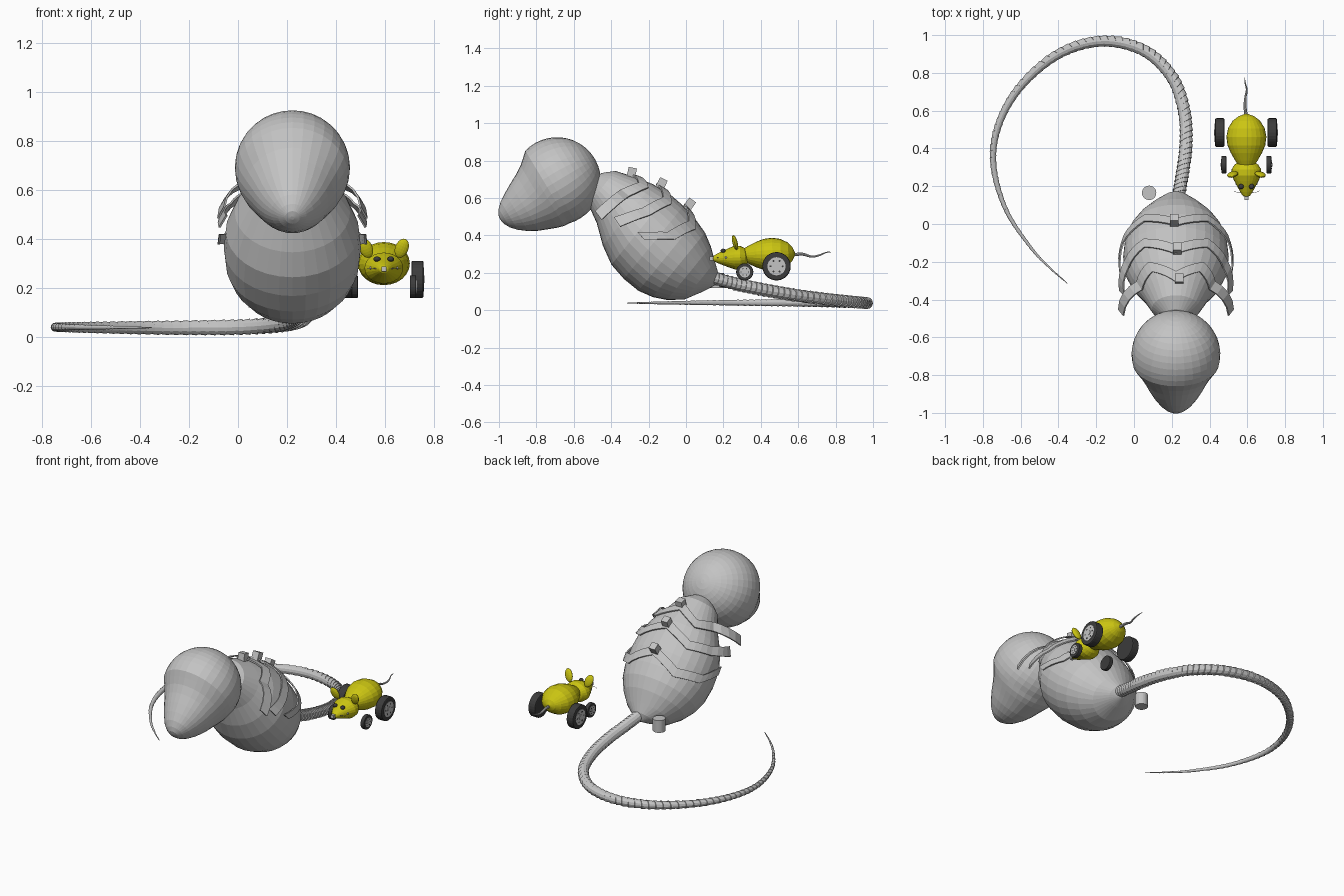
import bpy, bmesh, math
from mathutils import Vector, Matrix

if "Cube" in bpy.data.objects:
    bpy.data.objects.remove(bpy.data.objects["Cube"])

def mat(name, col):
    m = bpy.data.materials.new(name)
    m.diffuse_color = (*col, 1)
    m.use_nodes = True
    m.node_tree.nodes["Principled BSDF"].inputs["Base Color"].default_value = m.diffuse_color
    return m

GREY = mat("grey", (0.55, 0.55, 0.55))
YELLOW = mat("yellow", (0.60, 0.56, 0.006))
DARK = mat("dark_rubber", (0.045, 0.045, 0.045))

def add(name, bm, material):
    bmesh.ops.recalc_face_normals(bm, faces=bm.faces)
    me = bpy.data.meshes.new(name)
    bm.to_mesh(me)
    bm.free()
    me.materials.append(material)
    ob = bpy.data.objects.new(name, me)
    bpy.context.collection.objects.link(ob)
    return ob

def skin(name, rings, material):
    """Bridge rings of points and cap both ends."""
    bm = bmesh.new()
    vs = [[bm.verts.new(p) for p in r] for r in rings]
    n = len(vs[0])
    for a, b in zip(vs, vs[1:]):
        for i in range(n):
            bm.faces.new((a[i], a[(i + 1) % n], b[(i + 1) % n], b[i]))
    bm.faces.new(vs[0][::-1])
    bm.faces.new(vs[-1])
    return add(name, bm, material)

def frame_point(origin, d, s, c, rx, rn, ang):
    """Point on an ellipse around an axis lying in the side plane (ang 0 = top)."""
    d = Vector(d).normalized()
    n = Vector((0, d.z, -d.y))
    return (Vector(origin) + d * s + n * (c + rn * math.cos(ang))
            + Vector((rx * math.sin(ang), 0, 0)))

def loft(name, origin, d, rings, seg, material):
    return skin(name, [[frame_point(origin, d, s, c, rx, rn, 2 * math.pi * i / seg)
                        for i in range(seg)] for s, c, rx, rn in rings], material)

def box(name, loc, size, tilt, material):
    bm = bmesh.new()
    bmesh.ops.create_cube(bm, size=1, matrix=Matrix.Translation(loc)
                          @ Matrix.Rotation(tilt, 4, 'X') @ Matrix.Diagonal((*size, 1)))
    return add(name, bm, material)

def ball(name, loc, size, material, rot=0.0, tilt=0.0):
    bm = bmesh.new()
    bmesh.ops.create_uvsphere(bm, u_segments=16, v_segments=10, radius=1,
                              matrix=Matrix.Translation(loc) @ Matrix.Rotation(rot, 4, 'Y')
                              @ Matrix.Rotation(tilt, 4, 'X') @ Matrix.Diagonal((*size, 1)))
    return add(name, bm, material)

def cyl(name, loc, r, h, axis, material, bevel=0.0):
    bm = bmesh.new()
    rot = Matrix.Rotation(math.pi / 2, 4, 'Y') if axis == 'X' else Matrix()
    bmesh.ops.create_cone(bm, cap_ends=True, segments=28, radius1=r, radius2=r, depth=h,
                          matrix=Matrix.Translation(loc) @ rot)
    if bevel:
        rim = [e for e in bm.edges if any(len(f.verts) > 4 for f in e.link_faces)]
        bmesh.ops.bevel(bm, geom=rim, offset=bevel, segments=2, affect='EDGES', profile=0.5)
    return add(name, bm, material)

def tube(name, pts, steps, material, ribbed=False, sides=12):
    """Tapered tube through (x, y, z, radius) points, optionally with rope ribs."""
    pts = [Vector(p) for p in pts]
    ext = [2 * pts[0] - pts[1]] + pts + [2 * pts[-1] - pts[-2]]
    sm = []
    for k in range(1, len(ext) - 2):
        a, b, c, d = ext[k - 1:k + 3]
        for j in range(steps):
            t = j / steps
            sm.append(0.5 * (2 * b + (c - a) * t + (2 * a - 5 * b + 4 * c - d) * t * t
                             + (3 * b - a - 3 * c + d) * t ** 3))
    sm.append(pts[-1])
    rings = []
    for i in range(len(sm) - 1):
        t = (sm[i + 1] - sm[i]).to_3d().normalized()
        side = t.cross(Vector((0, 0, 1))).normalized()
        up = side.cross(t)
        for p, f in ([(sm[i], 1.08), (sm[i + 1], 0.9)] if ribbed else [(sm[i], 1.0)]):
            r = max(p[3], 0.001) * f
            rings.append([p.to_3d() + side * r * math.cos(q) + up * r * math.sin(q)
                          + t * (0.5 * r * math.cos(q) if ribbed else 0)
                          for q in (2 * math.pi * k / sides for k in range(sides))])
    return skin(name, rings, material)

# Large body: tilted egg, rings are (distance, offset, radius)
CX = 0.222
B_ORG, B_DIR = (CX, 0.17, 0.15), (0, -0.775, 0.632)
BODY = [(0, -.01, .01), (.03, -.025, .065), (.08, -.055, .13), (.15, -.06, .185),
        (.22, -.06, .222), (.3, -.06, .244), (.4, -.052, .252), (.5, -.042, .245),
        (.6, -.025, .212), (.7, -.005, .16), (.8, 0, .115), (.85, 0, .06), (.87, 0, .01)]
loft("body", B_ORG, B_DIR, [(s, c, r * 1.11, r) for s, c, r in BODY], 32, GREY)

def body_surface(s, ang, off):
    for (s0, c0, r0), (s1, c1, r1) in zip(BODY, BODY[1:]):
        if s <= s1:
            t = (s - s0) / (s1 - s0)
            c, r = c0 + (c1 - c0) * t, r0 + (r1 - r0) * t
            return frame_point(B_ORG, B_DIR, s, c, r * 1.11 + off, r + off, ang)

# Large head: sphere flowing into a snout
head = []
for i in range(13):
    q = math.radians(3 + i * 8.5)
    head.append((-.235 * math.cos(q), 0, .235 * math.sin(q)))
head += [(.09, -.012, .213), (.125, -.022, .193), (.17, -.027, .17), (.22, -.03, .147),
         (.27, -.03, .119), (.314, -.027, .088), (.343, -.024, .058), (.36, -.02, .03),
         (.365, -.02, .008)]
loft("head", (CX, -.69, .69), (0, -.857, -.514), [(s, c, r, r) for s, c, r in head], 32, GREY)

# Three chevron straps over the back, with flared ends and a block on each
straps = [(.71, 114, .01, .15), (.56, 105, .06, .07), (.375, 95, .10, .025)]
for k, (s0, end, ds, flare) in enumerate(straps):
    keys = [(0, 0, .01), (36, -.075, .014), (70, -.025, .018), (end, ds, flare)]
    half = []
    for a, b in zip(keys, keys[1:]):
        half += [[u + (v - u) * j / 4 for u, v in zip(a, b)] for j in range(4)]
    half.append(list(keys[-1]))
    path = [(-a, s, o) for a, s, o in half[:0:-1]] + [tuple(h) for h in half]
    bm = bmesh.new()
    rows = [[bm.verts.new(body_surface(s0 + s + w, math.radians(a), o))
             for w in (-.028, .028)] for a, s, o in path]
    for p, q in zip(rows, rows[1:]):
        bm.faces.new((p[0], q[0], q[1], p[1]))
    ob = add(f"back_strap_{k + 1}", bm, GREY)
    m = ob.modifiers.new("thickness", 'SOLIDIFY')
    m.thickness, m.offset = .008, 0
for k, (x, y, z, tilt) in enumerate([(.24, -.29, .735, -12), (.23, -.13, .677, -25),
                                     (.212, .02, .567, -35)]):
    box(f"back_block_{k + 1}", (x, y, z), (.045, .045, .055), math.radians(tilt), GREY)

# Small peg by the tail
cyl("rear_peg", (.08, .165, .16), .038, .08, 'Z', GREY)

# Long rope tail curling over the ground
tube("rope_tail", [(.23, .12, .18, .034), (.255, .26, .142, .034), (.275, .42, .108, .034),
                   (.265, .6, .078, .033), (.2, .78, .056, .032), (.05, .92, .042, .031),
                   (-.17, .968, .038, .029), (-.4, .9, .038, .026), (-.6, .73, .039, .022),
                   (-.715, .53, .04, .019), (-.745, .32, .04, .016), (-.68, .08, .04, .012),
                   (-.55, -.12, .039, .008), (-.45, -.228, .039, .005), (-.352, -.315, .038, .002)],
     6, GREY, ribbed=True)

# Small yellow mouse: body and head
MX = .595
mouse = [(0, .01), (.012, .042), (.035, .072), (.075, .097), (.12, .106), (.165, .1),
         (.205, .083), (.245, .06), (.275, .04), (.28, .01)]
loft("mouse_body", (MX, .582, .303), (0, -1, -.03),
     [(s, 0, r, r * .83) for s, r in mouse], 24, YELLOW)
mhead = [(0, .01), (.006, .04), (.02, .062), (.045, .078), (.075, .079), (.105, .065),
         (.135, .049), (.165, .033), (.185, .02), (.193, .006)]
loft("mouse_head", (MX, .335, .284), (0, -1, -.04),
     [(s, 0, r, r * .8) for s, r in mhead], 24, YELLOW)
box("mouse_nose", (MX, .137, .277), (.02, .022, .02), 0, GREY)

# Mouse ears, eyes, cheek studs, and whiskers
for sx, side in ((-1, "left"), (1, "right")):
    ball(f"{side}_ear", (MX + sx * .073, .262, .362), (.027, .014, .042), YELLOW,
         sx * math.radians(22), math.radians(15))
    ball(f"{side}_eye", (MX + sx * .028, .198, .318), (.014, .014, .011), DARK)
    ball(f"{side}_cheek_stud", (MX + sx * .052, .215, .281), (.007, .009, .007), GREY)
    tube(f"{side}_whisker", [(MX + sx * .02, .165, .277, .0015), (MX + sx * .05, .168, .281, .0012),
                             (MX + sx * .078, .18, .279, .0008)], 3, GREY, sides=5)

# Mouse tail
tube("mouse_tail", [(MX, .565, .295, .009), (.588, .62, .3, .008), (.59, .67, .287, .006),
                    (.597, .71, .293, .005), (.588, .75, .309, .003), (.585, .782, .311, .001)],
     5, GREY, sides=8)

# Four wheels with pale hubs on the outer sides
for part, y, z, r, w, offs in (("rear", .484, .235, .076, .05, (-.141, .137)),
                               ("front", .314, .205, .046, .026, (-.119, .119))):
    for off, side in zip(offs, ("left", "right")):
        sx = math.copysign(1, off)
        x = MX + off
        cyl(f"{part}_{side}_tyre", (x, y, z), r, w, 'X', DARK, r * .09)
        cyl(f"{part}_{side}_hub", (x + sx * w * .47, y, z), r * .64, .006, 'X', GREY)
        cyl(f"{part}_{side}_hub_cap", (x + sx * (w * .47 + .003), y, z), r * .2, .006, 'X', GREY)
        # dark slots around the hub
        for k in range(6):
            q = k * math.pi / 3
            cyl(f"{part}_{side}_hub_slot_{k + 1}",
                (x + sx * (w * .47 + .002), y + r * .43 * math.cos(q), z + r * .43 * math.sin(q)),
                r * .07, .004, 'X', DARK)
